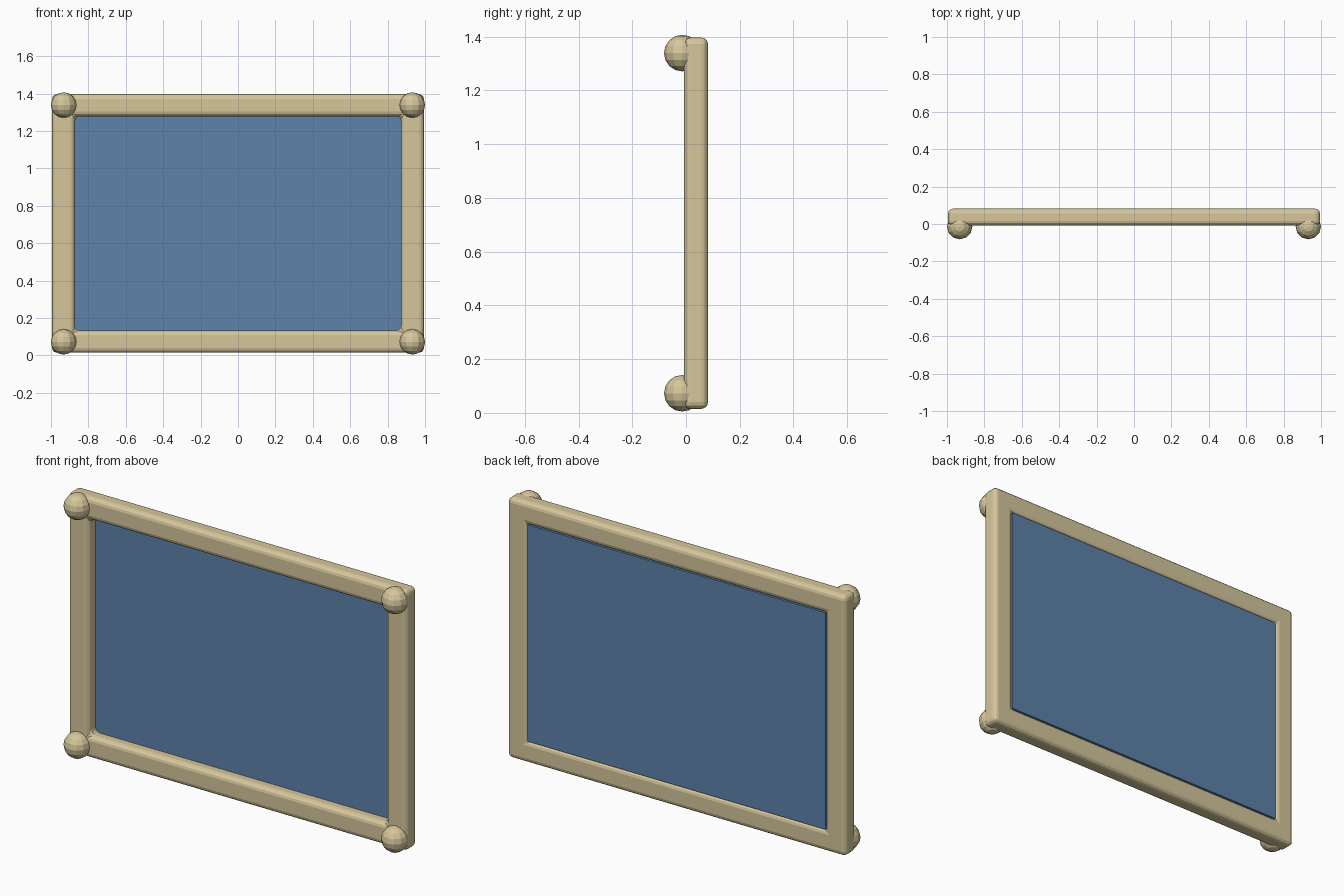
import bpy, bmesh
from mathutils import Vector

if "Cube" in bpy.data.objects:
    bpy.data.objects.remove(bpy.data.objects["Cube"], do_unlink=True)


def material(name, rgb):
    m = bpy.data.materials.new(name)
    m.use_nodes = True
    m.diffuse_color = (*rgb, 1)
    m.node_tree.nodes["Principled BSDF"].inputs["Base Color"].default_value = (*rgb, 1)
    return m


tan = material("tan wood", (0.67, 0.57, 0.33))
blue = material("blue panel", (0.11, 0.227, 0.407))


def add_object(name, bm, mat):
    bmesh.ops.recalc_face_normals(bm, faces=bm.faces)
    mesh = bpy.data.meshes.new(name)
    bm.to_mesh(mesh)
    bm.free()
    mesh.materials.append(mat)
    obj = bpy.data.objects.new(name, mesh)
    bpy.context.collection.objects.link(obj)
    return obj


MID_Z = 0.706
FRONT, BACK = -0.008, 0.082


# Rectangular frame: four loops of corners joined into a closed ring
def corner_loop(bm, half_x, half_z, y):
    signs = [(-1, -1), (1, -1), (1, 1), (-1, 1)]
    return [bm.verts.new((sx * half_x, y, MID_Z + sz * half_z)) for sx, sz in signs]


bm = bmesh.new()
outer, inner = (0.994, 0.691), (0.872, 0.573)
loops = [corner_loop(bm, *outer, FRONT), corner_loop(bm, *inner, FRONT),
         corner_loop(bm, *inner, BACK), corner_loop(bm, *outer, BACK)]
for a, b in zip(loops, loops[1:] + loops[:1]):
    for i in range(4):
        j = (i + 1) % 4
        bm.faces.new((a[i], a[j], b[j], b[i]))
frame = add_object("frame", bm, tan)
bevel = frame.modifiers.new("rounded edges", 'BEVEL')
bevel.width = 0.025
bevel.segments = 3
bevel.limit_method = 'ANGLE'

# Panel set towards the back of the frame
bm = bmesh.new()
bmesh.ops.create_cube(bm, size=1)
bmesh.ops.scale(bm, vec=(1.748, 0.028, 1.15), verts=bm.verts)
bmesh.ops.translate(bm, vec=(0, 0.065, MID_Z), verts=bm.verts)
add_object("panel", bm, blue)

# Faceted ball on the front of each corner
for side, sx in (("right", -1), ("left", 1)):
    for level, sz in (("bottom", -1), ("top", 1)):
        bm = bmesh.new()
        bmesh.ops.create_uvsphere(bm, u_segments=12, v_segments=8, radius=0.068)
        center = Vector((sx * 0.932, -0.014, MID_Z + sz * 0.633))
        bmesh.ops.translate(bm, vec=center, verts=bm.verts)
        add_object(f"{level}_{side}_ball", bm, tan)
